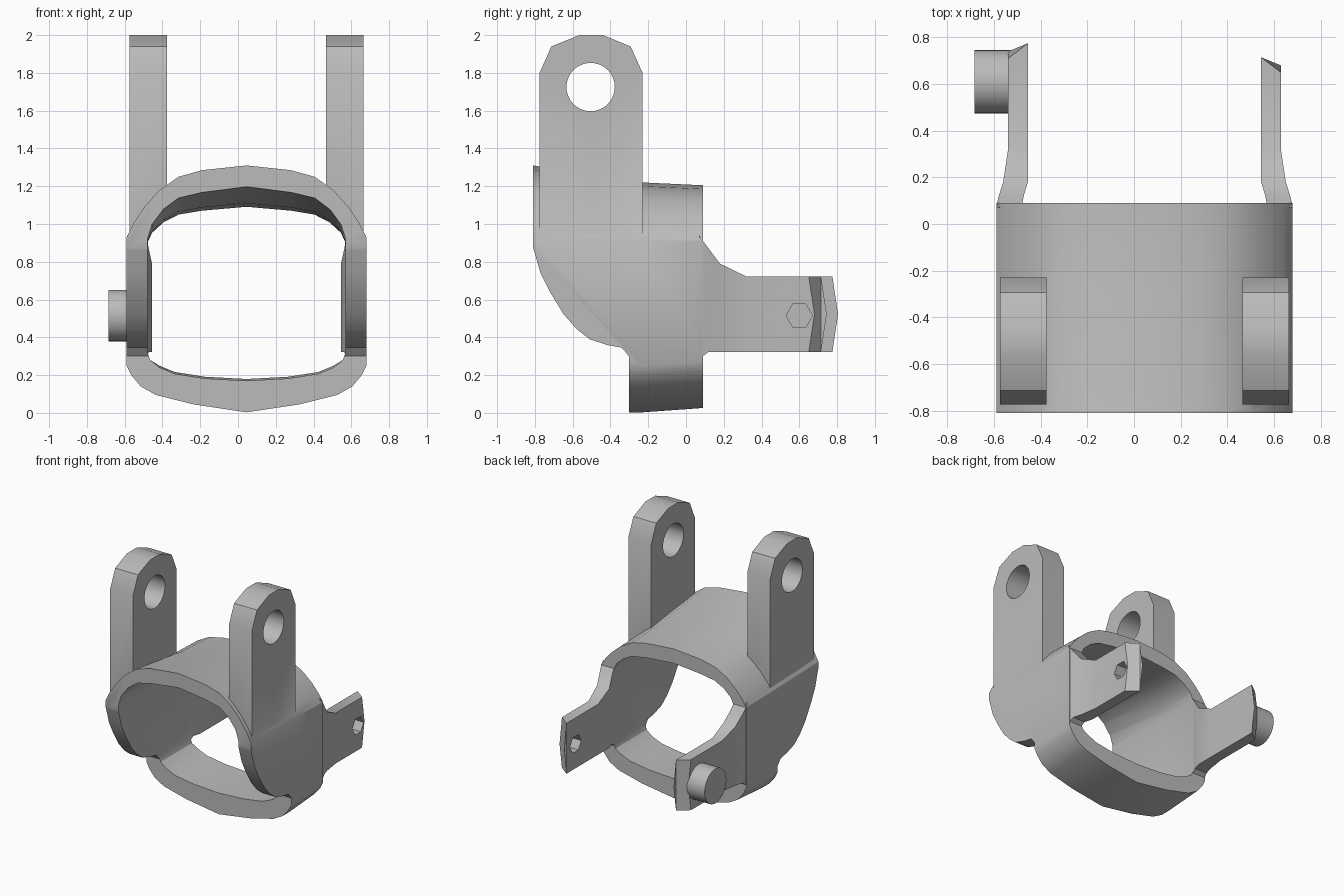
import bpy, bmesh, math

if "Cube" in bpy.data.objects:
    bpy.data.objects.remove(bpy.data.objects["Cube"])

CX = 0.045  # the clamp is mirrored about this x

grey = bpy.data.materials.new("plain grey")
grey.use_nodes = True
grey.diffuse_color = (0.5, 0.5, 0.5, 1)
grey.node_tree.nodes["Principled BSDF"].inputs["Base Color"].default_value = (0.5, 0.5, 0.5, 1)


def loft(name, rings):
    """Closed solid skinned through rings of equal point count."""
    bm = bmesh.new()
    rows = [[bm.verts.new(p) for p in ring] for ring in rings]
    n = len(rows[0])
    for a, b in zip(rows, rows[1:]):
        for i in range(n):
            j = (i + 1) % n
            bm.faces.new((a[i], a[j], b[j], b[i]))
    bm.faces.new(rows[0])
    bm.faces.new(rows[-1])
    bmesh.ops.recalc_face_normals(bm, faces=bm.faces)
    mesh = bpy.data.meshes.new(name)
    bm.to_mesh(mesh)
    bm.free()
    mesh.materials.append(grey)
    obj = bpy.data.objects.new(name, mesh)
    bpy.context.collection.objects.link(obj)
    return obj


def slab(name, outline, x0, x1):
    """Side outline (y, z) extruded along x."""
    return loft(name, [[(x, y, z) for y, z in outline] for x in (x0, x1)])


def disc(y, z, r, n):
    return [(y + r * math.cos(math.tau * i / n), z + r * math.sin(math.tau * i / n))
            for i in range(n)]


def activate(obj):
    bpy.ops.object.select_all(action="DESELECT")
    obj.select_set(True)
    bpy.context.view_layer.objects.active = obj


def combine(target, other, operation):
    """Boolean the other solid into the target and use it up."""
    mod = target.modifiers.new("combine", "BOOLEAN")
    mod.operation = operation
    mod.solver = "EXACT"
    mod.object = other
    activate(target)
    bpy.ops.object.modifier_apply(modifier=mod.name)
    bpy.data.objects.remove(other)


def tube(name, half, stations):
    """Mirrored half section (dx, z); its crown and floor shift along y."""
    full = half + [(-dx, z) for dx, z in half[-2:0:-1]]
    rings = []
    for y, crown, lift in stations:
        k = (crown - 0.85) / (half[0][1] - 0.85)
        rings.append([(CX + dx, y, 0.85 + (z - 0.85) * k if z > 0.85
                       else z + lift * (z < 0.28)) for dx, z in full])
    return loft(name, rings)


# Curved sleeve: outer skin, inner void, then trimmed to the side outline
outer_half = [(0, 1.31), (0.235, 1.285), (0.36, 1.25), (0.46, 1.18), (0.54, 1.09),
              (0.6, 1.0), (0.635, 0.93), (0.635, 0.25), (0.61, 0.2), (0.56, 0.14),
              (0.48, 0.095), (0.28, 0.045), (0, 0.003)]
inner_half = [(0, 1.2), (0.235, 1.17), (0.36, 1.14), (0.44, 1.08), (0.5, 1.0),
              (0.525, 0.92), (0.525, 0.32), (0.51, 0.28), (0.46, 0.24),
              (0.38, 0.207), (0.22, 0.182), (0, 0.17)]
body = tube("clamp_body", outer_half, [(-0.81, 1.31, 0), (-0.23, 1.22, 0), (0.09, 1.205, 0.023)])
void = tube("sleeve_void", inner_half, [(-0.83, 1.2, 0), (-0.23, 1.11, 0), (0.11, 1.09, 0.01)])
side_outline = [(-0.82, 1.5), (-0.82, 0.9), (-0.805, 0.86), (-0.77, 0.74), (-0.72, 0.64),
                (-0.65, 0.525), (-0.58, 0.445), (-0.51, 0.39), (-0.42, 0.36),
                (-0.34, 0.345), (-0.302, 0.3), (-0.302, -0.2), (0.2, -0.2), (0.2, 1.5)]
combine(body, slab("side_trim", side_outline, -1, 1), "INTERSECT")

# Two upright ears with round eyes
ear_outline = [(-0.775, 0.9), (-0.775, 1.8), (-0.713, 1.94), (-0.565, 2), (-0.44, 2),
               (-0.293, 1.94), (-0.23, 1.8), (-0.23, 0.9)]
for side in (-1, 1):
    ear = slab("ear", ear_outline, CX + side * 0.42, CX + side * 0.62)
    combine(ear, slab("ear_eye", disc(-0.505, 1.725, 0.128, 32), -1, 1), "DIFFERENCE")
    combine(body, ear, "UNION")
combine(body, void, "DIFFERENCE")

# Two rear tabs with slanted pointed ends: y, outer dx, inner dx, bottom, top
tab_stations = [(0.07, 0.632, 0.528, 0.29, 0.94), (0.09, 0.632, 0.524, 0.3, 0.91),
                (0.12, 0.625, 0.518, 0.323, 0.87), (0.18, 0.606, 0.5, 0.323, 0.79),
                (0.32, 0.585, 0.5, 0.323, 0.722)]
for side, tip in ((-1, 0.71), (1, 0.65)):
    rings = []
    for y, out, inn, low, top in tab_stations + [(tip, 0.585, 0.5, 0.323, 0.722)]:
        end = y == tip
        mid = (low + top) / 2
        rings.append([(CX + side * dx, y + end * (slant + point), z)
                      for dx, z, slant, point in (
                          (out, low, 0, 0), (out, mid, 0, 0.03), (out, top, 0, 0),
                          (inn, top, 0.065, 0), (inn, mid, 0.065, 0.03), (inn, low, 0.065, 0))])
    tab = loft("tab", rings)
    if side == 1:
        combine(tab, slab("hex_hole", disc(0.6, 0.515, 0.07, 6), 0.3, 1), "DIFFERENCE")
    combine(body, tab, "UNION")

# Round bolt head on the right tab
bolt = slab("bolt_head", disc(0.61, 0.515, 0.136, 32), -0.685, -0.53)

for obj in (body, bolt):
    activate(obj)
    bpy.ops.object.shade_smooth_by_angle(angle=math.radians(30))
